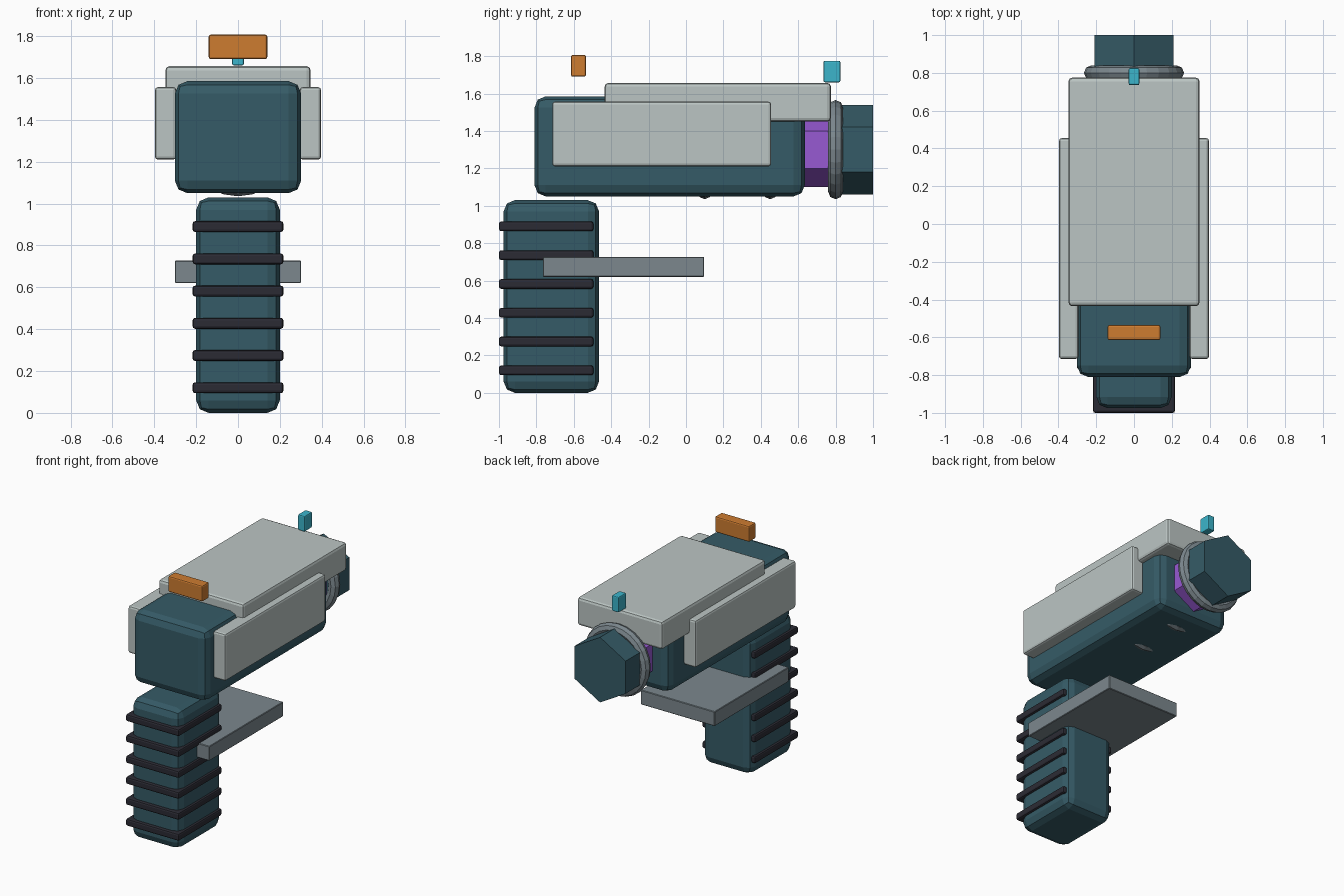
import bpy
from math import radians
from mathutils import Vector

cube = bpy.data.objects.get("Cube")
if cube:
    bpy.data.objects.remove(cube, do_unlink=True)


def material(name, rgb):
    m = bpy.data.materials.new(name)
    m.use_nodes = True
    m.diffuse_color = (*rgb, 1)
    m.node_tree.nodes["Principled BSDF"].inputs["Base Color"].default_value = (*rgb, 1)
    return m


teal = material("dark teal", (0.036, 0.105, 0.135))
white = material("pale grey", (0.50, 0.56, 0.55))
steel = material("steel grey", (0.20, 0.245, 0.27))
rubber = material("black rubber", (0.024, 0.024, 0.034))
orange = material("orange", (0.61, 0.20, 0.03))
cyan = material("cyan", (0.045, 0.46, 0.60))
purple = material("purple", (0.31, 0.10, 0.65))


def finish(name, mat):
    ob = bpy.context.object
    ob.name = ob.data.name = name
    ob.data.materials.append(mat)
    return ob


def box(name, mat, x, y, z, bevel, segments=2):
    """Bevelled box from (low, high) ranges on each axis."""
    low, high = Vector((x[0], y[0], z[0])), Vector((x[1], y[1], z[1]))
    bpy.ops.mesh.primitive_cube_add(size=1, location=(low + high) / 2)
    ob = finish(name, mat)
    size = high - low
    for v in ob.data.vertices:
        v.co *= size
    mod = ob.modifiers.new("soft edges", "BEVEL")
    mod.width, mod.segments = bevel, segments
    return ob


def hex_barrel(name, mat, radius, y0, y1):
    """Six-sided bar along y with a corner at the top."""
    bpy.ops.mesh.primitive_cylinder_add(
        vertices=6, radius=radius, depth=y1 - y0,
        location=(0, (y0 + y1) / 2, AXIS_Z), rotation=(radians(90), 0, 0))
    return finish(name, mat)


AXIS_Z = 1.3

# Main housing, top cover and side panels
box("body", teal, (-0.302, 0.302), (-0.81, 0.635), (1.05, 1.585), 0.06)
box("top_cover", white, (-0.347, 0.347), (-0.435, 0.775), (1.45, 1.657), 0.02)
for side, x in (("left", (0.295, 0.397)), ("right", (-0.397, -0.295))):
    box(side + "_panel", white, x, (-0.715, 0.455), (1.21, 1.557), 0.015)

# Barrel core, muzzle and the rings around the barrel axis
hex_barrel("barrel_core", purple, 0.20, 0.4, 0.85)
hex_barrel("muzzle", teal, 0.24, 0.78, 1.0)
for i in range(3):
    bpy.ops.mesh.primitive_torus_add(
        major_radius=0.225, minor_radius=0.04, major_segments=24, minor_segments=8,
        location=(0, 0.1 + 0.35 * i, AXIS_Z), rotation=(radians(90), 0, 0))
    finish(f"barrel_ring_{i + 1}", steel)

# Grip with rubber ribs
box("grip", teal, (-0.2, 0.2), (-0.975, -0.465), (0, 1.03), 0.06)
for i in range(6):
    z = 0.12 + 0.154 * i
    box(f"grip_rib_{i + 1}", rubber, (-0.217, 0.217), (-1, -0.495),
        (z - 0.026, z + 0.026), 0.012)

# Flat guard plate through the grip
box("guard_plate", steel, (-0.302, 0.302), (-0.765, 0.097), (0.62, 0.727), 0.004, 1)

# Sights
box("rear_sight", orange, (-0.14, 0.14), (-0.615, -0.535), (1.69, 1.807), 0.01)
box("front_sight", cyan, (-0.028, 0.028), (0.735, 0.825), (1.66, 1.775), 0.008)
